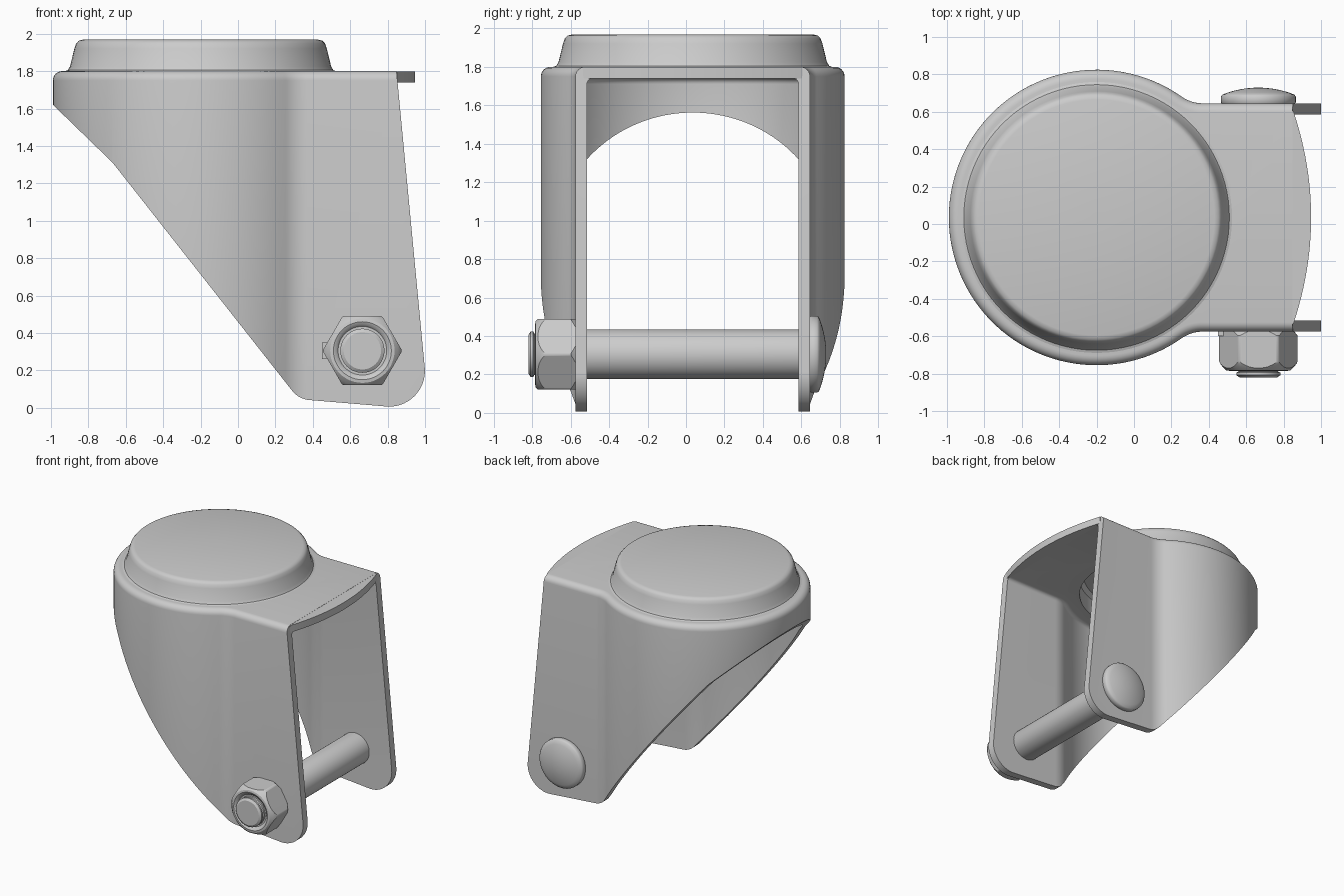
import bpy, bmesh, math
from mathutils import Vector

if "Cube" in bpy.data.objects:
    bpy.data.objects.remove(bpy.data.objects["Cube"])

YC = 0.035                 # symmetry plane of the fork
CX = -0.2                  # swivel centre
BX, BZ = 0.665, 0.305      # axle centre


def loft(name, rings):
    """Skin a stack of equal closed rings and cap both ends."""
    bm = bmesh.new()
    vs = [[bm.verts.new(p) for p in ring] for ring in rings]
    n = len(vs[0])
    for a, b in zip(vs, vs[1:]):
        for i in range(n):
            j = (i + 1) % n
            bm.faces.new((a[i], a[j], b[j], b[i]))
    bm.faces.new(vs[0])
    bm.faces.new(vs[-1])
    bmesh.ops.recalc_face_normals(bm, faces=bm.faces)
    me = bpy.data.meshes.new(name)
    bm.to_mesh(me)
    bm.free()
    ob = bpy.data.objects.new(name, me)
    bpy.context.collection.objects.link(ob)
    return ob


def lathe_z(name, prof, n=96):
    ang = [math.tau * i / n for i in range(n)]
    return loft(name, [[(CX + r * math.cos(a), YC + r * math.sin(a), h) for a in ang] for r, h in prof])


def lathe_y(name, prof, n=48):
    ang = [math.tau * i / n for i in range(n)]
    return loft(name, [[(BX + r * math.cos(a), h, BZ + r * math.sin(a)) for a in ang] for r, h in prof])


def activate(ob):
    bpy.ops.object.select_all(action='DESELECT')
    ob.select_set(True)
    bpy.context.view_layer.objects.active = ob


def cut(ob, tool, op):
    activate(ob)
    m = ob.modifiers.new("cut", 'BOOLEAN')
    m.operation, m.object, m.solver = op, tool, 'EXACT'
    bpy.ops.object.modifier_apply(modifier=m.name)
    bpy.data.objects.remove(tool)


def smooth(ob, deg=32):
    activate(ob)
    bpy.ops.object.shade_smooth_by_angle(angle=math.radians(deg))


def outline(d, z, xend):
    """Keyhole plan: round back blending into straight legs, inset by d."""
    R, r, w = 0.2, 0.79, 0.61
    fx = math.sqrt((r + R) ** 2 - (w + R) ** 2)
    t = math.atan2(w + R, fx)
    half = [(xend - CX, w - d)]
    for i in range(11):                                   # concave blend
        a = -math.pi / 2 - (math.pi / 2 - t) * i / 10
        half.append((fx + (R + d) * math.cos(a), w + R + (R + d) * math.sin(a)))
    for i in range(1, 41):                                # round back
        a = t + (math.pi - t) * i / 40
        half.append(((r - d) * math.cos(a), (r - d) * math.sin(a)))
    full = half + [(x, -y) for x, y in reversed(half[:-1])]
    return [(CX + x, YC + y, z) for x, y in full]


def body(name, d, top, rad, xend):
    rings = [outline(d, -0.2, xend)]
    for i in range(7):
        a = math.pi / 2 * i / 6
        rings.append(outline(d + rad * (1 - math.cos(a)), top - rad + rad * math.sin(a), xend))
    return loft(name, rings)


def rounded(corners):
    """Polygon from (x, z, radius) corners."""
    out, n = [], len(corners)
    for i, (x, z, r) in enumerate(corners):
        p = Vector((x, z))
        if not r:
            out.append((x, z))
            continue
        u = (Vector(corners[i - 1][:2]) - p).normalized()
        v = (Vector(corners[(i + 1) % n][:2]) - p).normalized()
        h = u.angle(v) / 2
        c = p + (u + v).normalized() * r / math.sin(h)
        a, b = p + u * r / math.tan(h) - c, p + v * r / math.tan(h) - c
        for k in range(13):
            q = c + (a * (1 - k / 12) + b * k / 12).normalized() * r
            out.append((q.x, q.y))
    return out


# fork: hollow stamped shell trimmed to the side profile
fork = body("fork_shell", 0, 1.8, 0.05, 1.1)
cut(fork, body("inner_cutter", 0.06, 1.74, 0.03, 1.2), 'DIFFERENCE')
side = rounded([(-1.1, 1.9, 0), (-1.1, 1.727, 0), (-0.67, 1.31, 0.3), (0.325, 0.046, 0.13),
                (1.02, -0.012, 0.19), (0.838, 1.9, 0)])
cut(fork, loft("side_cutter", [[(x, y, z) for x, z in side] for y in (-1.2, 1.2)]), 'INTERSECT')
cut(fork, lathe_z("hole_cutter", [(0.6, 1.6), (0.6, 1.9)]), 'DIFFERENCE')
smooth(fork)

# curved front lip of the top plate
lip = [(0.845, YC + 0.57), (0.845, YC - 0.57)]
for i in range(25):
    s = -1 + i / 12
    lip.append((0.852 + 0.095 * (1 - s * s), YC + 0.57 * s))
smooth(loft("front_lip", [[(x, y, z) for x, y in lip] for z in (1.74, 1.799)]))

# raised round cap, hollow underneath
smooth(lathe_z("swivel_cap", [(0.02, 1.91), (0.57, 1.91), (0.6, 1.88), (0.6, 1.75), (0.73, 1.75), (0.73, 1.798),
                              (0.71, 1.805), (0.698, 1.825), (0.675, 1.92), (0.665, 1.948),
                              (0.652, 1.962), (0.63, 1.968), (0.02, 1.968)]))

# axle bolt with chamfered threaded end
smooth(lathe_y("axle", [(0.1, -0.82), (0.118, -0.808), (0.118, -0.795), (0.105, -0.788), (0.118, -0.78),
                        (0.118, -0.6), (0.128, -0.575), (0.128, 0.62)]))

# domed bolt head
head = [(0.19, 0.635), (0.2, 0.65), (0.2, 0.682), (0.192, 0.692)]
head += [(0.185 * (1 - k / 8) + 0.003, 0.694 + 0.035 * (1 - (1 - k / 8) ** 2)) for k in range(1, 9)]
smooth(lathe_y("bolt_head", head), 40)

# hex nut with rounded chamfer and recessed bore
hexa = [(BX + 0.213 * math.cos(math.pi / 3 * i), BZ + 0.213 * math.sin(math.pi / 3 * i)) for i in range(6)]
nut = loft("hex_nut", [[(x, y, z) for x, z in rounded([(a, b, 0.02) for a, b in hexa])] for y in (-0.85, -0.5)])
cut(nut, lathe_y("nut_cutter", [(0.05, -0.765), (0.13, -0.765), (0.14, -0.778), (0.155, -0.785), (0.172, -0.782),
                                (0.19, -0.765), (0.205, -0.745), (0.216, -0.72), (0.216, -0.605),
                                (0.2, -0.585), (0.19, -0.57), (0.05, -0.57)]), 'INTERSECT')
smooth(nut)

# small locking tab behind the nut
loft("lock_tab", [[(0.45, y, 0.26), (0.6, y, 0.26), (0.6, y, 0.35), (0.45, y, 0.35)] for y in (-0.6, -0.57)])
